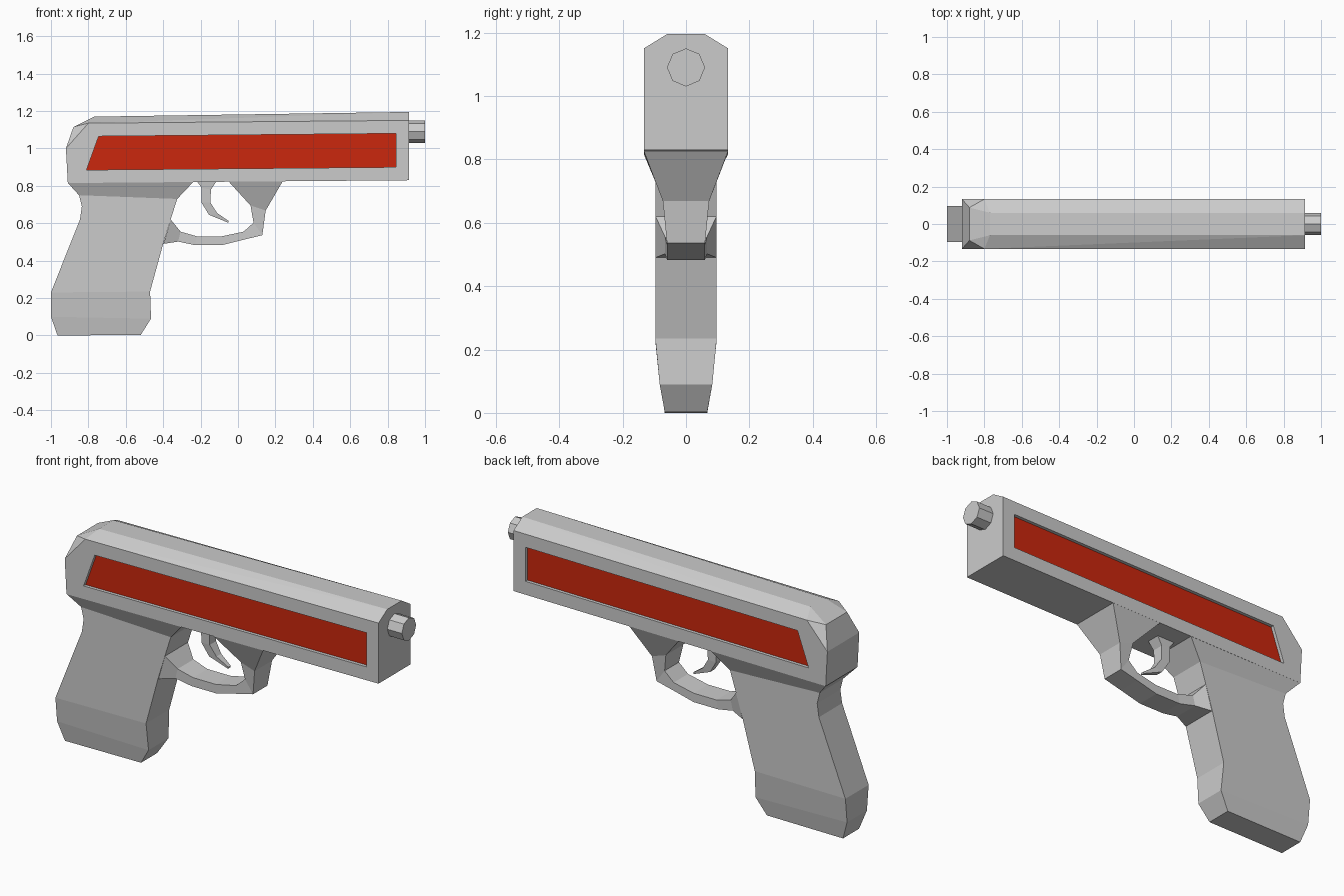
import bpy, bmesh, math

if "Cube" in bpy.data.objects:
    bpy.data.objects.remove(bpy.data.objects["Cube"])


def make_object(name, bm):
    bmesh.ops.recalc_face_normals(bm, faces=bm.faces)
    mesh = bpy.data.meshes.new(name)
    bm.to_mesh(mesh)
    bm.free()
    obj = bpy.data.objects.new(name, mesh)
    bpy.context.collection.objects.link(obj)
    return obj


def loft(name, rows):
    """Rows of (rear x, z, front x, z, half width) skinned into a closed solid."""
    bm = bmesh.new()
    rings = [[bm.verts.new(p) for p in
              ((xa, -w, za), (xa, w, za), (xb, w, zb), (xb, -w, zb))]
             for xa, za, xb, zb, w in rows]
    for a, b in zip(rings, rings[1:]):
        for i in range(4):
            j = (i + 1) % 4
            bm.faces.new((a[i], a[j], b[j], b[i]))
    bm.faces.new(rings[0])
    bm.faces.new(rings[-1])
    return make_object(name, bm)


def prism(name, outline, y0, y1):
    """Side outline of (x, z) points extruded between two y values."""
    bm = bmesh.new()
    face = bm.faces.new([bm.verts.new((x, y0, z)) for x, z in outline])
    out = bmesh.ops.extrude_face_region(bm, geom=[face])["geom"]
    verts = [v for v in out if isinstance(v, bmesh.types.BMVert)]
    bmesh.ops.translate(bm, verts=verts, vec=(0, y1 - y0, 0))
    return make_object(name, bm)


# Slide: hull of the mirrored side outline and the chamfered top
half = [(-0.91, 0.133, 0.815), (0.915, 0.133, 0.83), (0.915, 0.133, 1.15),
        (-0.80, 0.133, 1.135), (-0.92, 0.133, 1.0),
        (0.915, 0.06, 1.195), (-0.77, 0.06, 1.17), (-0.88, 0.088, 1.115)]
bm = bmesh.new()
for x, y, z in half:
    for s in (-1, 1):
        bm.verts.new((x, s * y, z))
bmesh.ops.convex_hull(bm, input=bm.verts)
bmesh.ops.dissolve_limit(bm, angle_limit=math.radians(2),
                         verts=bm.verts, edges=bm.edges)
slide = make_object("slide", bm)

# Recessed red side panels
red = bpy.data.materials.new("red")
red.diffuse_color = (0.6, 0.02, 0.004, 1)
red.use_nodes = True
red.node_tree.nodes["Principled BSDF"].inputs["Base Color"].default_value = red.diffuse_color
outline = [(-0.81, 0.885), (0.845, 0.90), (0.845, 1.08), (-0.745, 1.065)]
for side, s in (("right", -1), ("left", 1)):
    cutter = prism("panel_cutter", outline, s * 0.113, s * 0.2)
    mod = slide.modifiers.new("recess", "BOOLEAN")
    mod.operation = "DIFFERENCE"
    mod.solver = "EXACT"
    mod.object = cutter
    bpy.context.view_layer.objects.active = slide
    bpy.ops.object.modifier_apply(modifier=mod.name)
    bpy.data.objects.remove(cutter)
    panel = prism(side + "_panel", outline, s * 0.112, s * 0.116)
    panel.data.materials.append(red)

# Barrel tip
bpy.ops.mesh.primitive_cylinder_add(vertices=8, radius=0.06, depth=0.1,
                                    location=(0.95, 0, 1.09),
                                    rotation=(0, math.pi / 2, 0))
bpy.context.object.name = "barrel"

# Grip, from the base up to the flare under the slide
loft("grip", [
    (-0.965, 0.0, -0.52, 0.003, 0.067),
    (-1.0, 0.10, -0.465, 0.09, 0.083),
    (-1.0, 0.23, -0.47, 0.235, 0.097),
    (-0.897, 0.49, -0.40, 0.49, 0.097),
    (-0.845, 0.62, -0.36, 0.62, 0.097),
    (-0.835, 0.69, -0.341, 0.68, 0.097),
    (-0.85, 0.75, -0.325, 0.73, 0.097),
    (-0.91, 0.816, -0.237, 0.823, 0.133)])

# Trigger guard, from the front post round to the grip
loft("trigger_guard", [
    (-0.05, 0.823, 0.24, 0.826, 0.133),
    (0.067, 0.695, 0.148, 0.668, 0.073),
    (0.083, 0.603, 0.13, 0.536, 0.06),
    (0.03, 0.555, 0.03, 0.512, 0.06),
    (-0.087, 0.53, -0.087, 0.483, 0.06),
    (-0.22, 0.53, -0.23, 0.483, 0.06),
    (-0.307, 0.555, -0.32, 0.502, 0.066),
    (-0.36, 0.62, -0.398, 0.49, 0.096)])

# Trigger
loft("trigger", [
    (-0.22, 0.825, -0.115, 0.825, 0.035),
    (-0.195, 0.79, -0.145, 0.78, 0.03),
    (-0.195, 0.71, -0.147, 0.71, 0.027),
    (-0.155, 0.645, -0.112, 0.655, 0.02),
    (-0.052, 0.603, -0.05, 0.612, 0.01)])
